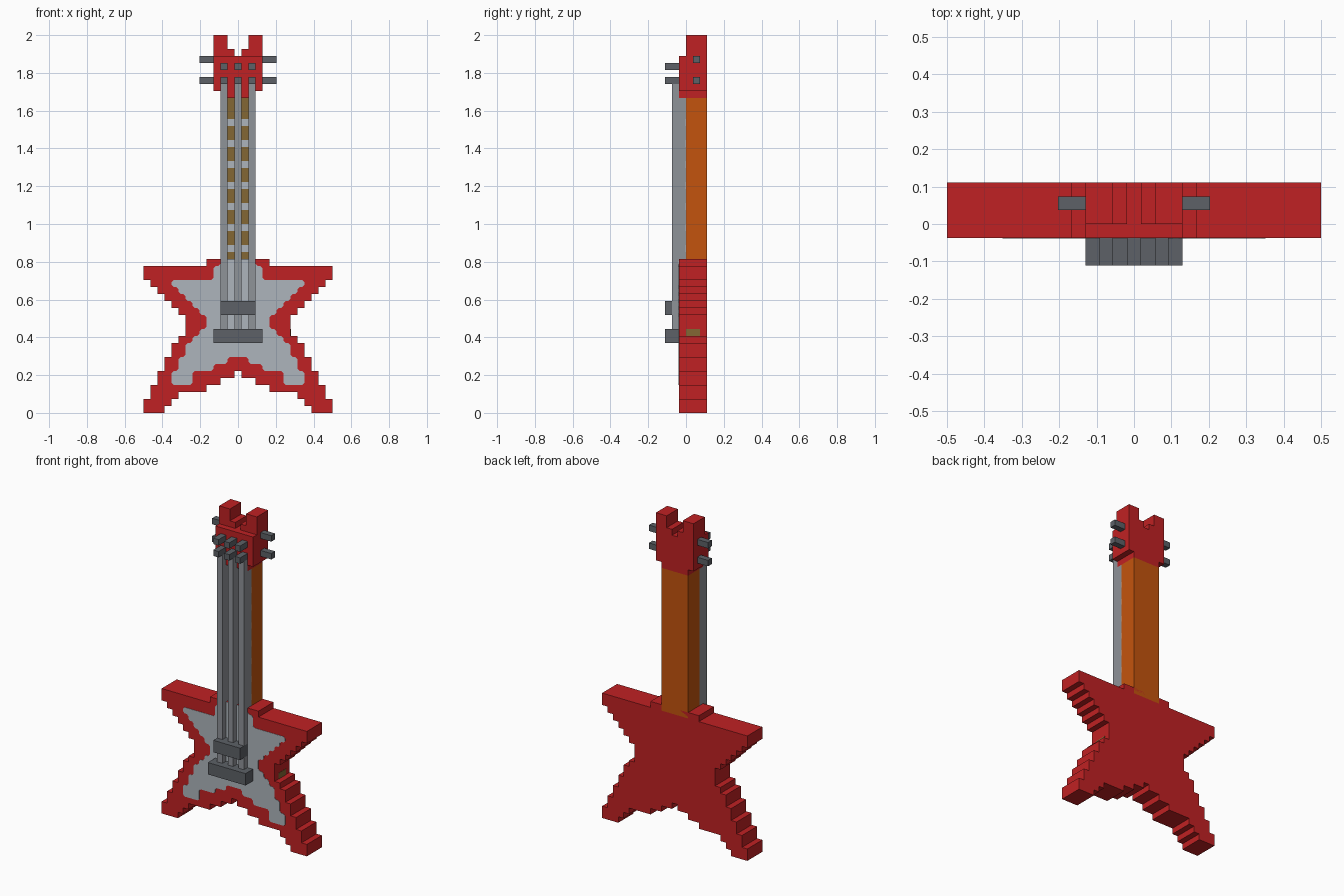
import bpy, bmesh
from mathutils import Vector

cube = bpy.data.objects.get("Cube")
if cube:
    bpy.data.objects.remove(cube, do_unlink=True)

U = 1 / 27  # size of one block


def material(name, rgb):
    lin = [((c / 255 + 0.055) / 1.055) ** 2.4 for c in rgb] + [1]
    m = bpy.data.materials.new(name)
    m.use_nodes = True
    m.diffuse_color = lin
    m.node_tree.nodes["Principled BSDF"].inputs["Base Color"].default_value = lin
    return m


RED = material("red paint", (192, 33, 35))
ORANGE = material("orange wood", (196, 84, 13))
BROWN = material("brown fretboard", (132, 103, 52))
LIGHT = material("light grey", (174, 181, 188))
MID = material("string grey", (143, 147, 153))
DARK = material("dark metal", (93, 97, 103))


def stairs(x, z, moves):
    """Stepped path: moves alternate between a new z and a new x."""
    pts = [(x, z)]
    for i, v in enumerate(moves):
        x, z = (x, v) if i % 2 == 0 else (v, z)
        pts.append((x, z))
    return pts


def chamfer(pts, d):
    """Cut each corner of a closed outline."""
    out = []
    for i, p in enumerate(pts):
        p = Vector(p)
        for q in (pts[i - 1], pts[(i + 1) % len(pts)]):
            out.append(tuple(p + (Vector(q) - p).normalized() * d))
    return out


def prism(name, pts, y0, y1, mat):
    """Extrude an x-z outline from y0 to y1, in block units."""
    bm = bmesh.new()
    face = bm.faces.new([bm.verts.new((x * U, y0 * U, z * U)) for x, z in pts])
    res = bmesh.ops.extrude_face_region(bm, geom=[face])
    new = [g for g in res["geom"] if isinstance(g, bmesh.types.BMVert)]
    bmesh.ops.translate(bm, verts=new, vec=(0, (y1 - y0) * U, 0))
    if not face.is_valid or len(bm.faces) < len(pts) + 2:
        bm.faces.new([v for v in bm.verts if v not in new])
    bmesh.ops.recalc_face_normals(bm, faces=bm.faces)
    me = bpy.data.meshes.new(name)
    bm.to_mesh(me)
    bm.free()
    me.materials.append(mat)
    ob = bpy.data.objects.new(name, me)
    bpy.context.collection.objects.link(ob)
    return ob


def mirrored(half):
    return half + [(-x, z) for x, z in reversed(half)]


def box(name, x0, x1, y0, y1, z0, z1, mat):
    return prism(name, [(x0, z0), (x1, z0), (x1, z1), (x0, z1)], y0, y1, mat)


# Star-shaped body
body = stairs(0.5, 6, [5, 2.5, 4, 4.5, 3, 8.5, 2, 9.5, 1, 10.5, 0, 13.5,
                       2, 12.5, 4, 11.5, 6, 10.5, 8, 9.5, 10, 8.5, 11, 7.5,
                       14, 8.5, 15, 9.5, 16, 10.5, 17, 11.5, 18, 12.5, 19, 13.5,
                       21, 4.5, 22])
prism("body", mirrored(body), -1, 3, RED)

# Grey face plate on the body
plate = stairs(1.5, 8, [7, 3.5, 6, 6.5, 4, 9.5, 6, 8.5, 8, 7.5, 10, 6.5,
                        11, 5.5, 12, 4.5, 14, 5.5, 15, 6.5, 16, 7.5, 17, 8.5,
                        18, 9.5, 19, 3.5, 21, 2.5, 22])
prism("face_plate", chamfer(mirrored(plate), 0.3), -1.05, -1, LIGHT)

# Cable socket on the body's left waist
box("socket", 7.5, 7.55, 0, 2, 11, 12, BROWN)

# Neck, fretboard and frets
box("neck", -2.5, 2.5, 0, 3, 21, 45, ORANGE)
box("fretboard", -2.5, 2.5, -0.03, 0, 22, 45, BROWN)
for z in range(23, 42, 3):
    box("fret", -2.5, 2.5, -0.07, -0.03, z, z + 1, LIGHT)

# Headstock with two horns, and its front block
prism("headstock", mirrored(stairs(2.5, 45, [46, 3.5, 54, 1.5, 52, 0.5, 51])), 0, 3, RED)
prism("headstock_front", mirrored(stairs(2.5, 45, [46, 3.5, 51])), -1, 0, RED)

# Strings and front pegs
for x in (-2, 0, 2):
    box("string", x - 0.5, x + 0.5, -2, 0, 11, 47, MID)
    for z in (47, 49):
        box("front_peg", x - 0.5, x + 0.5, -3, -1, z, z + 1, DARK)

# Side tuning pegs
for z in (47, 50):
    box("left_peg", 3.5, 5.5, 1, 2, z, z + 1, DARK)
    box("right_peg", -5.5, -3.5, 1, 2, z, z + 1, DARK)

# Bridge and pickup
box("bridge", -3.5, 3.5, -3, -1, 10, 12, DARK)
box("pickup", -2.5, 2.5, -3, -1, 14, 16, DARK)
